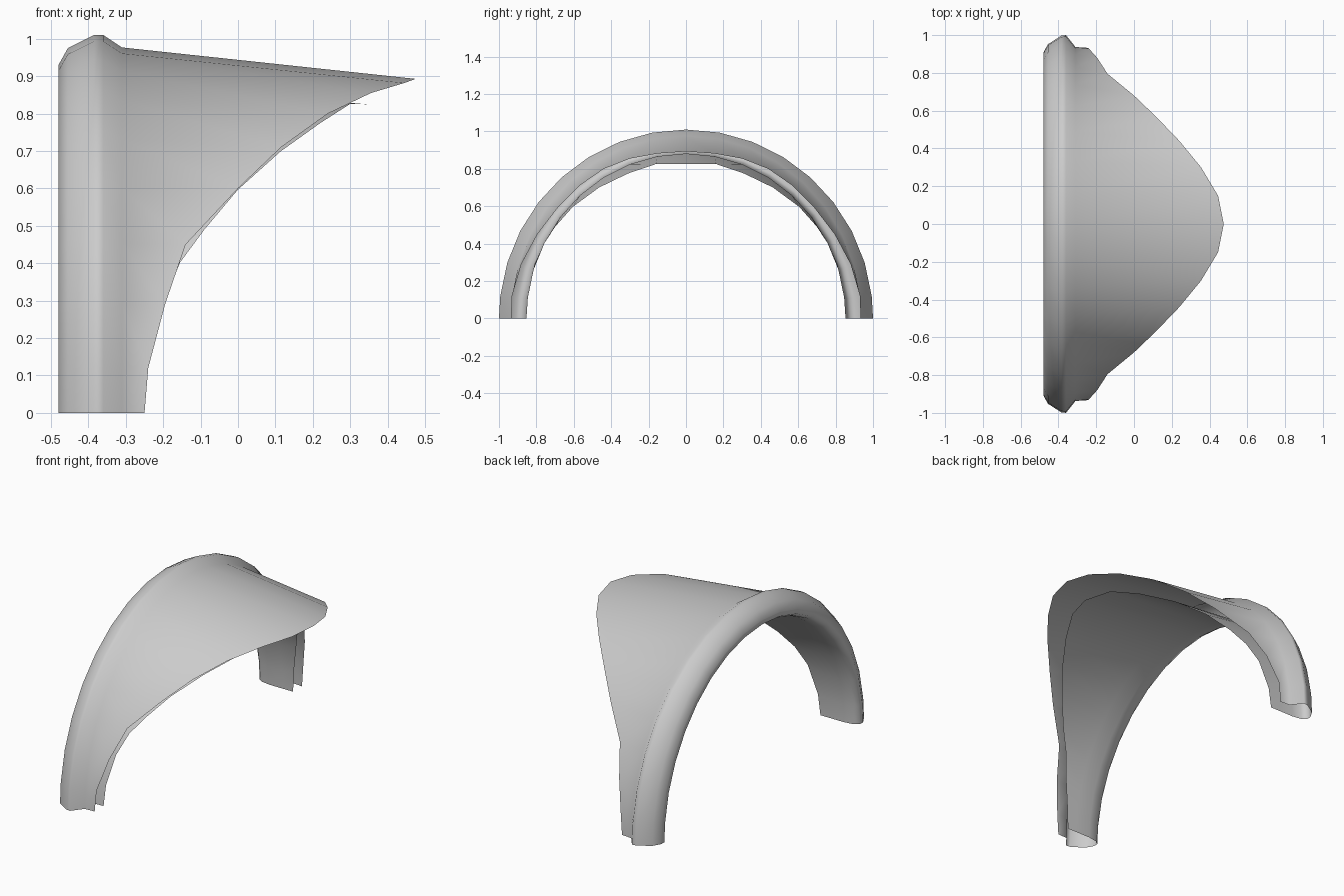
import bpy, bmesh, math

if "Cube" in bpy.data.objects:
    bpy.data.objects.remove(bpy.data.objects["Cube"])

# Rolled rim cross-section, inner to outer: x, half-width in y, height in z
RIM = [(-0.31, 0.853, 0.882), (-0.40, 0.853, 0.882), (-0.455, 0.862, 0.89),
       (-0.48, 0.88, 0.905), (-0.48, 0.908, 0.93), (-0.455, 0.952, 0.975),
       (-0.385, 0.997, 1.01), (-0.36, 1.0, 1.01), (-0.31, 0.937, 0.977)]

# Free edges of the outer and inner skins, crown to foot
OUTER = [(0.475, 0, 0.893), (0.445, 0.15, 0.882), (0.355, 0.30, 0.855),
         (0.24, 0.44, 0.80), (0.115, 0.57, 0.71), (0, 0.68, 0.60),
         (-0.14, 0.795, 0.45), (-0.195, 0.88, 0.29), (-0.24, 0.93, 0.12),
         (-0.25, 0.933, 0)]
INNER = [(0.345, 0, 0.825), (0.30, 0.16, 0.826), (0.22, 0.31, 0.775),
         (0.115, 0.465, 0.70), (0, 0.605, 0.597), (-0.09, 0.70, 0.49),
         (-0.155, 0.757, 0.402), (-0.20, 0.81, 0.29), (-0.24, 0.845, 0.12),
         (-0.25, 0.853, 0)]

# Half of the double-skinned arch, one strip of profile per angle
bm = bmesh.new()
rows = []
for i, (inner, outer) in enumerate(zip(INNER, OUTER)):
    a = math.radians(min(90, 10.4 * i))
    rim = [(x, ry * math.sin(a), rz * math.cos(a)) for x, ry, rz in RIM]
    rows.append([bm.verts.new(p) for p in [inner] + rim + [outer]])
for r0, r1 in zip(rows, rows[1:]):
    for j in range(len(r0) - 1):
        bm.faces.new((r0[j], r0[j + 1], r1[j + 1], r1[j]))

# Face the outer skin outwards
bm.normal_update()
top = rows[0][-1].link_faces[0]
if top.normal.z < 0:
    bmesh.ops.reverse_faces(bm, faces=bm.faces[:])

mesh = bpy.data.meshes.new("arch_shell")
bm.to_mesh(mesh)
bm.free()
shell = bpy.data.objects.new("arch_shell", mesh)
bpy.context.collection.objects.link(shell)
bpy.context.view_layer.objects.active = shell
shell.select_set(True)

# Mirror to the other leg and smooth the panels
mirror = shell.modifiers.new("mirror", 'MIRROR')
mirror.use_axis = (False, True, False)
mirror.use_clip = True
bpy.ops.object.modifier_apply(modifier=mirror.name)
bpy.ops.object.shade_smooth_by_angle(angle=math.radians(70))
